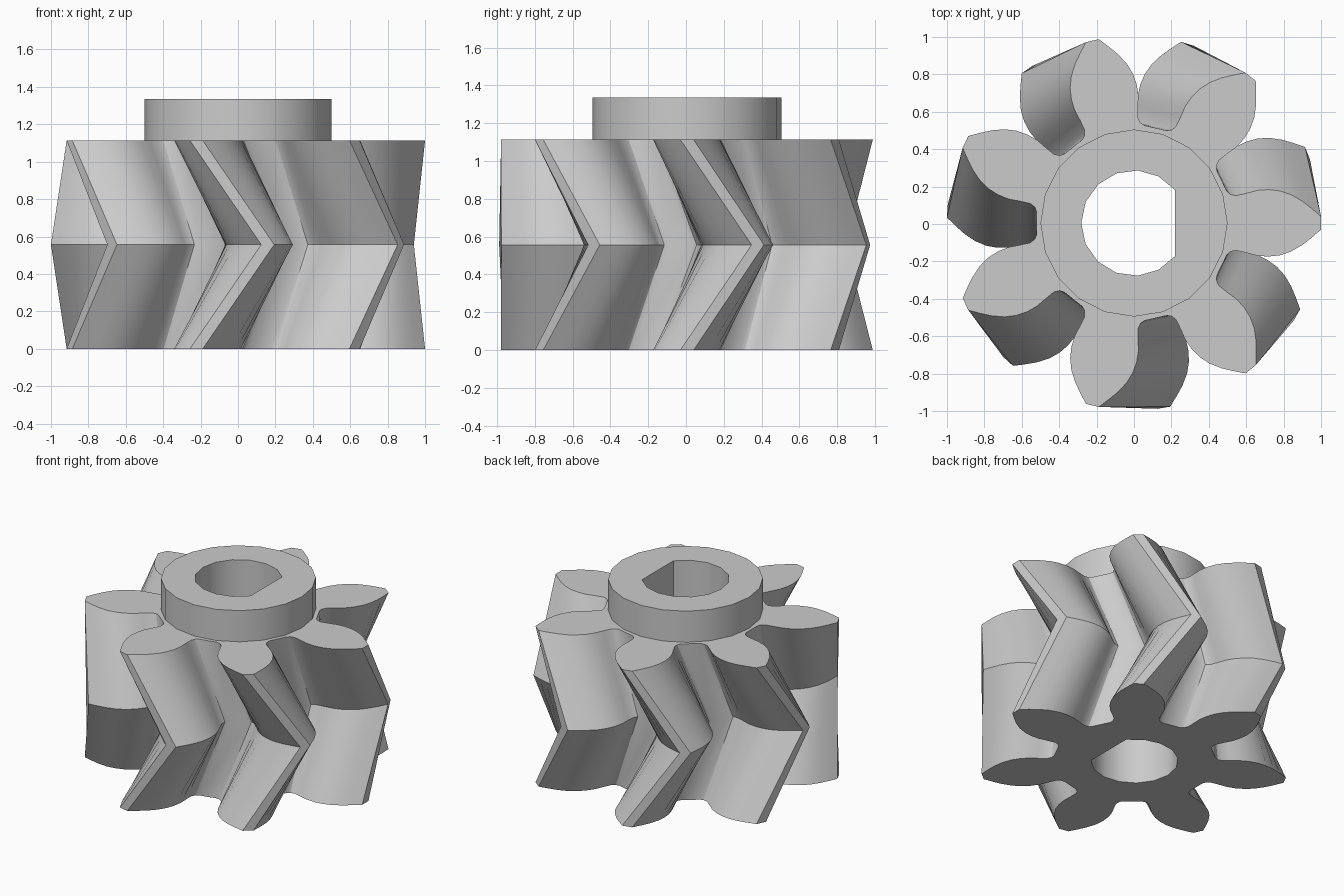
import bpy
import bmesh
from math import cos, sin, pi, radians, sqrt, atan2
from mathutils import Matrix, Vector

TEETH = 7
TWIST = radians(22)
GEAR_H = 1.113
HUB_H = 1.335
CENTRE_Y = 0.005

cube = bpy.data.objects.get("Cube")
if cube:
    bpy.data.objects.remove(cube, do_unlink=True)

steel = bpy.data.materials.new("light_grey")
steel.use_nodes = True
colour = (0.6, 0.6, 0.6, 1)
steel.diffuse_color = colour
steel.node_tree.nodes["Principled BSDF"].inputs["Base Color"].default_value = colour


def prism(name, outline, levels):
    """Stack an outline through (height, rotation) levels and cap the ends."""
    bm = bmesh.new()
    rings = []
    for z, turn in levels:
        spin = Matrix.Rotation(turn, 3, 'Z')
        rings.append([bm.verts.new(spin @ Vector((x, y, 0)) + Vector((0, CENTRE_Y, z)))
                      for x, y in outline])
    n = len(outline)
    for low, high in zip(rings, rings[1:]):
        for i in range(n):
            j = (i + 1) % n
            bm.faces.new((low[i], low[j], high[j], high[i]))
    bm.faces.new(rings[0][::-1])
    bm.faces.new(rings[-1])
    mesh = bpy.data.meshes.new(name)
    bm.to_mesh(mesh)
    bm.free()
    obj = bpy.data.objects.new(name, mesh)
    mesh.materials.append(steel)
    bpy.context.collection.objects.link(obj)
    return obj


def select(obj):
    bpy.ops.object.select_all(action='DESELECT')
    obj.select_set(True)
    bpy.context.view_layer.objects.active = obj


# Tooth flank from root to tip, as radial distance and half width
flank = [(0.496, 0.171), (0.515, 0.153), (0.545, 0.146), (0.6, 0.159), (0.66, 0.175),
         (0.72, 0.179), (0.78, 0.172), (0.84, 0.152), (0.9, 0.117), (0.95, 0.078), (1.0, 0.035)]
tooth = [(x, -w) for x, w in flank] + [(x, w) for x, w in reversed(flank)]
gear_outline = []
for k in range(TEETH):
    a = 2 * pi * k / TEETH
    gear_outline += [(x * cos(a) - y * sin(a), x * sin(a) + y * cos(a)) for x, y in tooth]

# Herringbone gear body and round hub
gear = prism("herringbone_gear", gear_outline,
             [(0, 0), (GEAR_H / 2, TWIST), (GEAR_H, 0)])
hub_outline = [(0.5 * cos(2 * pi * i / 20), 0.5 * sin(2 * pi * i / 20)) for i in range(20)]
hub = prism("hub", hub_outline, [(GEAR_H, 0), (HUB_H, 0)])

# D-shaped shaft bore with the flat on +x
BORE, FLAT = 0.282, 0.22
start = atan2(sqrt(BORE ** 2 - FLAT ** 2), FLAT)
steps = 12
bore_outline = []
for i in range(steps + 1):
    a = start + (2 * pi - 2 * start) * i / steps
    bore_outline.append((BORE * cos(a), BORE * sin(a)))
cutter = prism("bore_cutter", bore_outline, [(-0.2, 0), (HUB_H + 0.2, 0)])
cutter.hide_render = True

for part in (gear, hub):
    select(part)
    cut = part.modifiers.new("bore", 'BOOLEAN')
    cut.operation = 'DIFFERENCE'
    cut.solver = 'EXACT'
    cut.object = cutter
    bpy.ops.object.modifier_apply(modifier=cut.name)
    bpy.ops.object.shade_smooth_by_angle(angle=radians(30))

bpy.data.objects.remove(cutter, do_unlink=True)
